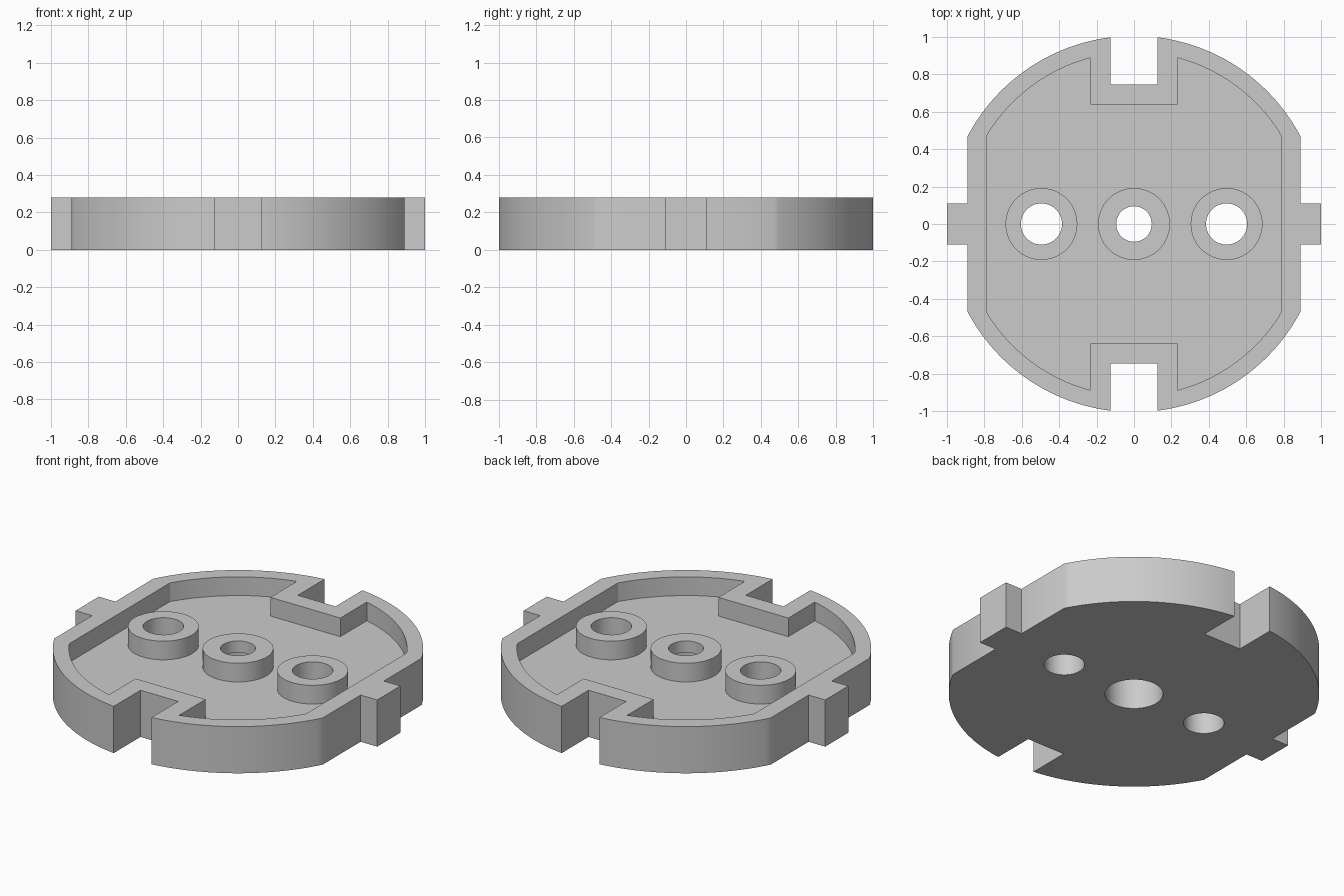
import bpy
import bmesh
from math import acos, cos, sin, sqrt

HEIGHT, FLOOR = 0.28, 0.168
BOSS_X = 0.495

if "Cube" in bpy.data.objects:
    bpy.data.objects.remove(bpy.data.objects["Cube"], do_unlink=True)

grey = bpy.data.materials.new("plain grey")
grey.use_nodes = True
grey.diffuse_color = (0.6, 0.6, 0.6, 1)
grey.node_tree.nodes["Principled BSDF"].inputs["Base Color"].default_value = grey.diffuse_color


def outline(radius, side, slot_x, slot_y, tab=None, steps=32):
    """Disc outline with flat sides, end slots and optional side tabs."""
    quarter = [(slot_x, slot_y)]
    a, b = acos(slot_x / radius), acos(side / radius)
    for i in range(steps + 1):
        t = a + (b - a) * i / steps
        quarter.append((radius * cos(t), radius * sin(t)))
    if tab:
        quarter += [(side, tab), (1, tab)]
    half = quarter + [(x, -y) for x, y in reversed(quarter)]
    return half + [(-x, -y) for x, y in half]


def prism(name, points, z0, z1):
    """Extrude a flat outline between two heights."""
    bm = bmesh.new()
    face = bm.faces.new([bm.verts.new((x, y, z0)) for x, y in points])
    top = bmesh.ops.extrude_face_region(bm, geom=[face])["geom"]
    verts = [v for v in top if isinstance(v, bmesh.types.BMVert)]
    bmesh.ops.translate(bm, verts=verts, vec=(0, 0, z1 - z0))
    bmesh.ops.recalc_face_normals(bm, faces=bm.faces)
    mesh = bpy.data.meshes.new(name)
    bm.to_mesh(mesh)
    bm.free()
    mesh.materials.append(grey)
    obj = bpy.data.objects.new(name, mesh)
    bpy.context.collection.objects.link(obj)
    return obj


def cylinder(name, x, radius, z0, z1, sides=64):
    step = 2 * acos(-1) / sides
    ring = [(x + radius * cos(i * step), radius * sin(i * step)) for i in range(sides)]
    return prism(name, ring, z0, z1)


def combine(target, tool, operation):
    """Apply a boolean and discard its tool."""
    mod = target.modifiers.new(tool.name, "BOOLEAN")
    mod.operation, mod.solver, mod.object = operation, "EXACT", tool
    bpy.context.view_layer.objects.active = target
    bpy.ops.object.modifier_apply(modifier=mod.name)
    bpy.data.objects.remove(tool, do_unlink=True)


# Slotted body with side tabs, hollowed from above
body = prism("slotted_cover", outline(1.006, 0.89, 0.125, 0.745, tab=0.11), 0, HEIGHT)
pocket = prism("pocket", outline(0.918, 0.785, 0.232, 0.638), FLOOR, HEIGHT + 0.1)
combine(body, pocket, "DIFFERENCE")

# Three round bosses, level with the rim
for x in (-BOSS_X, 0, BOSS_X):
    combine(body, cylinder("boss", x, 0.192, FLOOR - 0.05, HEIGHT), "UNION")

# Through holes, and a counterbore under the middle one
for x, radius in ((-BOSS_X, 0.11), (0, 0.095), (BOSS_X, 0.11)):
    combine(body, cylinder("hole", x, radius, -0.1, HEIGHT + 0.1), "DIFFERENCE")
combine(body, cylinder("counterbore", 0, 0.157, -0.1, 0.21), "DIFFERENCE")

# Smooth curved walls, crisp edges
bpy.ops.object.select_all(action="DESELECT")
body.select_set(True)
bpy.context.view_layer.objects.active = body
bpy.ops.object.shade_smooth_by_angle()
